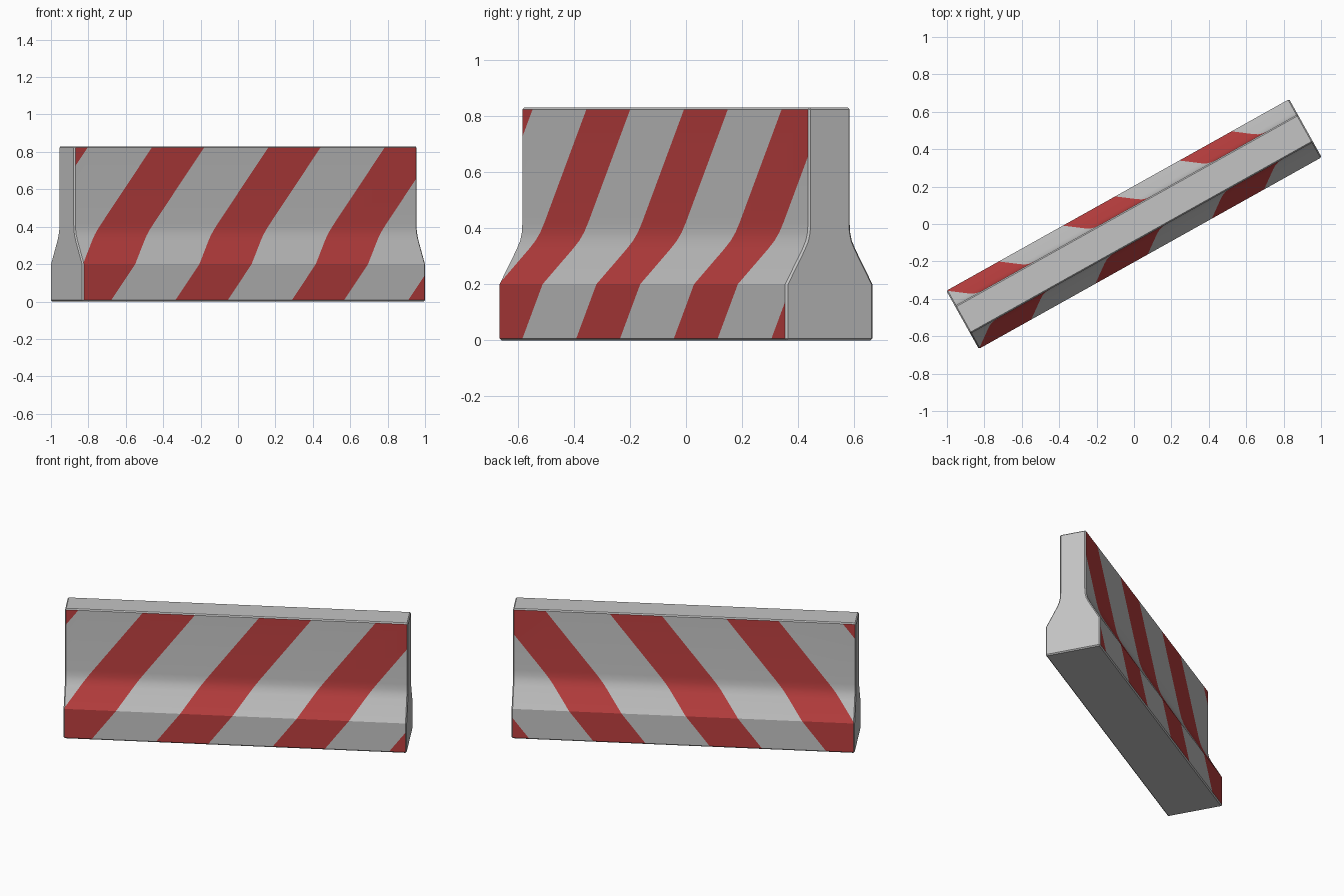
import bpy, bmesh, math
from mathutils import Matrix

cube = bpy.data.objects.get("Cube")
if cube:
    bpy.data.objects.remove(cube, do_unlink=True)

LENGTH, HEIGHT, YAW = 2.1, 0.83, math.radians(29.2)
# Stripe pattern measured along the wall: slant, first edge, spacing, width
SLANT, START, PERIOD, WIDTH = 0.76, -0.488, 0.713, 0.32


def material(name, color):
    m = bpy.data.materials.new(name)
    m.use_nodes = True
    m.diffuse_color = color
    bsdf = m.node_tree.nodes["Principled BSDF"]
    bsdf.inputs["Base Color"].default_value = color
    bsdf.inputs["Roughness"].default_value = 0.8
    return m


# Cross-section: vertical foot, sloped shoulder, narrow upright stem
half = [(0.178, 0), (0.178, 0.2), (0.108, 0.325), (0.094, 0.355),
        (0.087, 0.385), (0.085, 0.42), (0.085, HEIGHT)]
profile = half + [(-y, z) for y, z in reversed(half)]

bm = bmesh.new()
end = bm.faces.new([bm.verts.new((-LENGTH / 2, y, z)) for y, z in profile])
ext = bmesh.ops.extrude_face_region(bm, geom=[end])
moved = [g for g in ext["geom"] if isinstance(g, bmesh.types.BMVert)]
bmesh.ops.translate(bm, verts=moved, vec=(LENGTH, 0, 0))
bmesh.ops.recalc_face_normals(bm, faces=bm.faces)

# Small chamfer on the hard outer edges
hard = [e for e in bm.edges if e.calc_face_angle(0) > math.radians(40)]
bmesh.ops.bevel(bm, geom=hard, offset=0.007, segments=1, affect='EDGES')

# Cut the slanted stripe borders into the faces
for k in range(-3, 4):
    for edge in (0, WIDTH):
        bmesh.ops.bisect_plane(
            bm, geom=bm.verts[:] + bm.edges[:] + bm.faces[:], dist=1e-5,
            plane_co=(START + k * PERIOD + edge, 0, 0), plane_no=(1, 0, -SLANT))

# Paint the stripes on both long sides only
bm.normal_update()
for f in bm.faces:
    c = f.calc_center_median()
    phase = (c.x - SLANT * c.z - START) % PERIOD
    on_side = abs(f.normal.y) > 0.8
    f.material_index = int(on_side and phase < WIDTH)

bmesh.ops.rotate(bm, verts=bm.verts, cent=(0, 0, 0),
                 matrix=Matrix.Rotation(YAW, 3, 'Z'))

mesh = bpy.data.meshes.new("road_barrier")
bm.to_mesh(mesh)
bm.free()
mesh.materials.append(material("concrete_grey", (0.55, 0.55, 0.55, 1)))
mesh.materials.append(material("stripe_red", (0.5, 0.05, 0.05, 1)))
barrier = bpy.data.objects.new("road_barrier", mesh)
bpy.context.collection.objects.link(barrier)

bpy.ops.object.select_all(action='DESELECT')
barrier.select_set(True)
bpy.context.view_layer.objects.active = barrier
bpy.ops.object.shade_smooth_by_angle(angle=math.radians(20))
